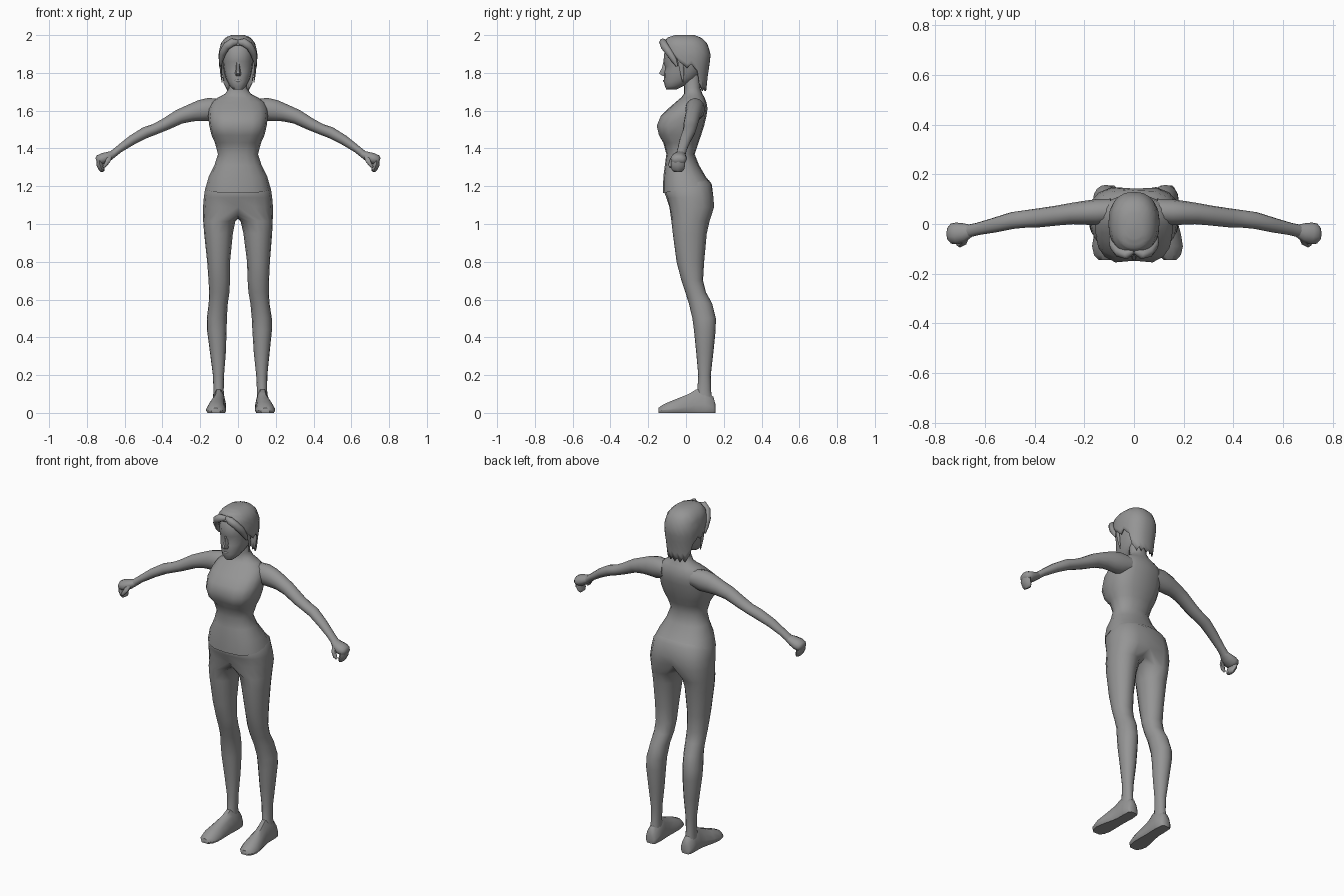
import bpy, bmesh, math
from mathutils import Vector

grey = bpy.data.materials.new("plain grey")
grey.diffuse_color = (0.3, 0.3, 0.3, 1)


def finish(name, chains, cap=True, angle=60):
    """Skin chains of rings into one welded, smooth object."""
    bm = bmesh.new()
    for rings in chains:
        rows = [[bm.verts.new(p) for p in ring] for ring in rings]
        n = len(rows[0])
        for a, b in zip(rows, rows[1:]):
            for i in range(n):
                j = (i + 1) % n
                bm.faces.new((a[i], a[j], b[j], b[i]))
        if cap is True or cap == "first":
            bm.faces.new(rows[0])
        if cap is True or cap == "last":
            bm.faces.new(rows[-1])
    bmesh.ops.remove_doubles(bm, verts=bm.verts, dist=0.0005)
    bmesh.ops.recalc_face_normals(bm, faces=bm.faces)
    me = bpy.data.meshes.new(name)
    bm.to_mesh(me)
    bm.free()
    ob = bpy.data.objects.new(name, me)
    me.materials.append(grey)
    bpy.context.collection.objects.link(ob)
    bpy.context.view_layer.objects.active = ob
    ob.select_set(True)
    bpy.ops.object.shade_smooth_by_angle(angle=math.radians(angle))
    ob.select_set(False)
    return ob


def spow(v, e):
    return math.copysign(abs(v) ** e, v)


ROUND = [-90 + 22.5 * i for i in range(16)]                       # starts at the front
LEG = ROUND[:9] + [120, 150, 180, 210, 240]


def oval(z, hw, yf, yb, cx=0, p=2.2, angles=ROUND, front=0, back=0):
    """Horizontal ring; front/back push the centre line inwards."""
    pts = []
    for a in angles:
        c, s = math.cos(math.radians(a)), math.sin(math.radians(a))
        y = (yf + yb) / 2 + (yb - yf) / 2 * spow(s, 2 / p)
        if abs(c) < 0.01:
            y += front if s < 0 else -back
        pts.append(Vector((cx + hw * spow(c, 2 / p), y, z)))
    return pts


def tube(path, up=Vector((0, 1, 0)), n=12):
    """Rings square to a path of (x, y, z, radius along up, other radius)."""
    pts = [Vector(q[:3]) for q in path]
    rings = []
    for i, q in enumerate(path):
        t = (pts[min(i + 1, len(pts) - 1)] - pts[max(i - 1, 0)]).normalized()
        u = (up - t * up.dot(t)).normalized()
        w = t.cross(u)
        rings.append([pts[i] + u * q[3] * math.cos(k * math.tau / n)
                      + w * q[4] * math.sin(k * math.tau / n) for k in range(n)])
    return rings


def mirror(rings):
    return [[Vector((-p.x, p.y, p.z)) for p in r] for r in rings]


# Shirt, chest and neck; the hem dips towards the front
torso = [oval(1.19, .172, -.122, .130, p=2.5),
         oval(1.25, .155, -.120, .105, p=2.4),
         oval(1.31, .125, -.112, .070),
         oval(1.37, .106, -.104, .046),
         oval(1.43, .122, -.120, .066, p=2.3),
         oval(1.47, .140, -.150, .080, p=2.6, front=.012),
         oval(1.52, .152, -.162, .096, p=2.7, front=.014),
         oval(1.57, .158, -.142, .108, p=2.5, front=.008),
         oval(1.61, .155, -.095, .114, p=2.4),
         oval(1.645, .140, -.055, .108, p=2.3),
         oval(1.67, .105, -.025, .098),
         oval(1.69, .067, -.010, .086),
         oval(1.72, .048, -.010, .076),
         oval(1.79, .046, -.015, .075)]
for p in torso[0]:
    p.z += .22 * p.y
finish("torso", [torso])

# Trousers: hips, then two legs sharing a crotch seam
hips = [oval(1.21, .160, -.105, .120, p=2.5),
        oval(1.185, .174, -.113, .140, p=2.5, back=.004),
        oval(1.14, .181, -.104, .153, p=2.6, back=.010),
        oval(1.09, .185, -.092, .156, p=2.6, back=.022, front=.004)]
for r in hips[:2]:
    for p in r:
        p.z += .2 * p.y
yf, yb = hips[-1][0].y, hips[-1][8].y
seam = [Vector((0, yb + (yf - yb) * k / 6, 1.09 - .062 * math.sin(math.pi * k / 6) ** .6))
        for k in range(1, 6)]
# height, inner x, outer x, front y, back y
LEG_ROWS = [(1.015, .014, .184, -.077, .125), (.95, .028, .180, -.070, .110),
            (.80, .045, .166, -.050, .096), (.70, .047, .160, -.024, .090),
            (.64, .050, .158, -.004, .105), (.58, .060, .161, .015, .138),
            (.50, .066, .172, .034, .158), (.44, .068, .172, .042, .157),
            (.32, .074, .158, .054, .145), (.20, .085, .144, .065, .131),
            (.12, .088, .142, .060, .132), (.07, .086, .146, .050, .140)]


def leg(side):
    top = hips[-1][:9] + seam
    rings = [[Vector((side * p.x, p.y, p.z)) for p in top]]
    for z, a, b, f, k in LEG_ROWS:
        lean = .014 * (1 - z)
        r = oval(z, (b - a) / 2, f, k, (a + b) / 2, 2.1, LEG)
        rings.append([Vector((side * p.x + lean, p.y, p.z)) for p in r])
    return rings


finish("trousers", [hips, leg(1), leg(-1)], cap=False)

# Shoes: cross-sections from heel to toe (y, centre x, half width, top z)
SHOE = [(.156, .117, .022, .045), (.145, .116, .034, .085), (.10, .115, .038, .125),
        (.055, .116, .037, .125), (.015, .120, .040, .100), (-.04, .126, .049, .078),
        (-.09, .130, .053, .058), (-.125, .131, .044, .042), (-.146, .131, .024, .026)]


def shoe(side):
    rings = []
    for y, cx, w, h in SHOE:
        prof = [(-.85, 0), (-1, .012), (-1, h * .35), (-.72, h * .75), (-.3, h),
                (.3, h), (.72, h * .75), (1, h * .35), (1, .012), (.85, 0)]
        rings.append([Vector((side * (cx + w * u) + .014, y, v)) for u, v in prof])
    return rings


for side, label in ((1, "right"), (-1, "left")):
    finish(label + "_shoe", [shoe(side)], angle=50)

# Arms, fists and thumbs
arm = tube([(.09, .052, 1.612, .050, .050), (.15, .048, 1.606, .052, .062),
            (.20, .045, 1.600, .048, .056), (.25, .042, 1.588, .043, .046),
            (.31, .034, 1.568, .040, .039), (.39, .024, 1.525, .038, .032),
            (.44, .020, 1.502, .035, .029), (.49, .014, 1.484, .034, .030),
            (.56, -.004, 1.445, .030, .026), (.63, -.020, 1.396, .025, .020),
            (.665, -.028, 1.368, .026, .020)])
fist = tube([(.655, -.026, 1.372, .024, .018), (.685, -.034, 1.358, .038, .026),
             (.715, -.038, 1.346, .044, .031), (.738, -.039, 1.338, .040, .028),
             (.750, -.039, 1.334, .026, .016)], n=10)
fingers = tube([(.732, -.040, 1.345, .036, .016), (.732, -.042, 1.315, .038, .018),
                (.721, -.044, 1.290, .034, .016), (.716, -.045, 1.278, .024, .010)], n=8)
thumb = tube([(.680, -.055, 1.358, .014, .014), (.688, -.076, 1.335, .013, .014),
              (.702, -.084, 1.312, .011, .011), (.712, -.082, 1.300, .006, .006)], n=6)
for label, fn in (("right", list), ("left", mirror)):
    finish(label + "_arm", [fn(arm)])
    finish(label + "_hand", [fn(fist), fn(fingers), fn(thumb)])

# Head, with eye hollows beside the nose
head = [oval(1.712, .024, -.104, -.050), oval(1.730, .044, -.112, -.015),
        oval(1.752, .056, -.117, .030), oval(1.775, .066, -.116, .060),
        oval(1.805, .073, -.117, .080), oval(1.835, .078, -.114, .095),
        oval(1.860, .081, -.119, .105), oval(1.900, .084, -.116, .110),
        oval(1.940, .080, -.105, .105), oval(1.970, .055, -.075, .080)]
for i in (1, 15):
    head[5][i].y += .010
finish("head", [head])
nose = [[Vector((-w, -.105, z)), Vector((-w * .4, y, z)), Vector((w * .4, y, z)),
         Vector((w, -.105, z))]
        for z, w, y in ((1.858, .010, -.120), (1.825, .012, -.128),
                        (1.797, .019, -.143), (1.784, .016, -.124))]
finish("nose", [nose])
lips = tube([(-.024, -.104, 1.757, .006, .006), (0, -.115, 1.758, .007, .007),
             (.024, -.104, 1.757, .006, .006)], Vector((0, 0, 1)), 6)
finish("lips", [lips])

# Hair shell: columns hang to a jagged edge, short in front and long behind
HAIR = [(2.0, .035, -.060, .045), (1.987, .068, -.098, .082), (1.955, .092, -.122, .114),
        (1.90, .103, -.122, .130), (1.85, .101, -.115, .126), (1.80, .096, -.11, .117),
        (1.68, .086, -.10, .104)]
COLS = 40


def hair_point(a, z):
    for u, v in zip(HAIR, HAIR[1:]):
        if z >= v[0] - 1e-6:
            t = (u[0] - z) / (u[0] - v[0])
            w, f, b = (u[k] + (v[k] - u[k]) * t for k in (1, 2, 3))
            break
    return Vector((w * spow(math.sin(a), .87),
                   (f + b) / 2 - (b - f) / 2 * spow(math.cos(a), .87), z))


def hem(i):
    d = abs((i * 360 / COLS + 180) % 360 - 180)       # degrees away from the front
    jag = .022 if i % 2 else 0
    if d < 40:
        return 1.945
    if d < 75:
        return 1.945 - (d - 40) / 35 * .09
    if d < 110:
        return 1.825 + jag
    return max(1.705, 1.82 - (d - 110) / 25 * .115) + jag


rows = [[hair_point(i * math.tau / COLS, 2.0 - (2.0 - hem(i)) * (r / 9) ** 1.3)
         for i in range(COLS)] for r in range(10)]
hair = finish("hair", [rows], cap="first")
shell = hair.modifiers.new("thickness", "SOLIDIFY")
shell.thickness = .008

# Fringe: two rolls swept from the centre parting to the temples
roll = tube([(.004, -.108, 1.962, .014, .012), (.030, -.122, 1.962, .022, .020),
             (.060, -.114, 1.942, .022, .020), (.082, -.088, 1.905, .020, .017),
             (.091, -.062, 1.865, .015, .011), (.091, -.048, 1.835, .005, .004)],
            Vector((0, 0, 1)), 8)
finish("fringe", [roll, mirror(roll)])

# Loose strands in front of the ears
strand = tube([(.092, -.030, 1.87, .016, .007), (.091, -.022, 1.81, .011, .006),
               (.084, -.016, 1.75, .003, .003)], n=6)
finish("side_strands", [strand, mirror(strand)])
